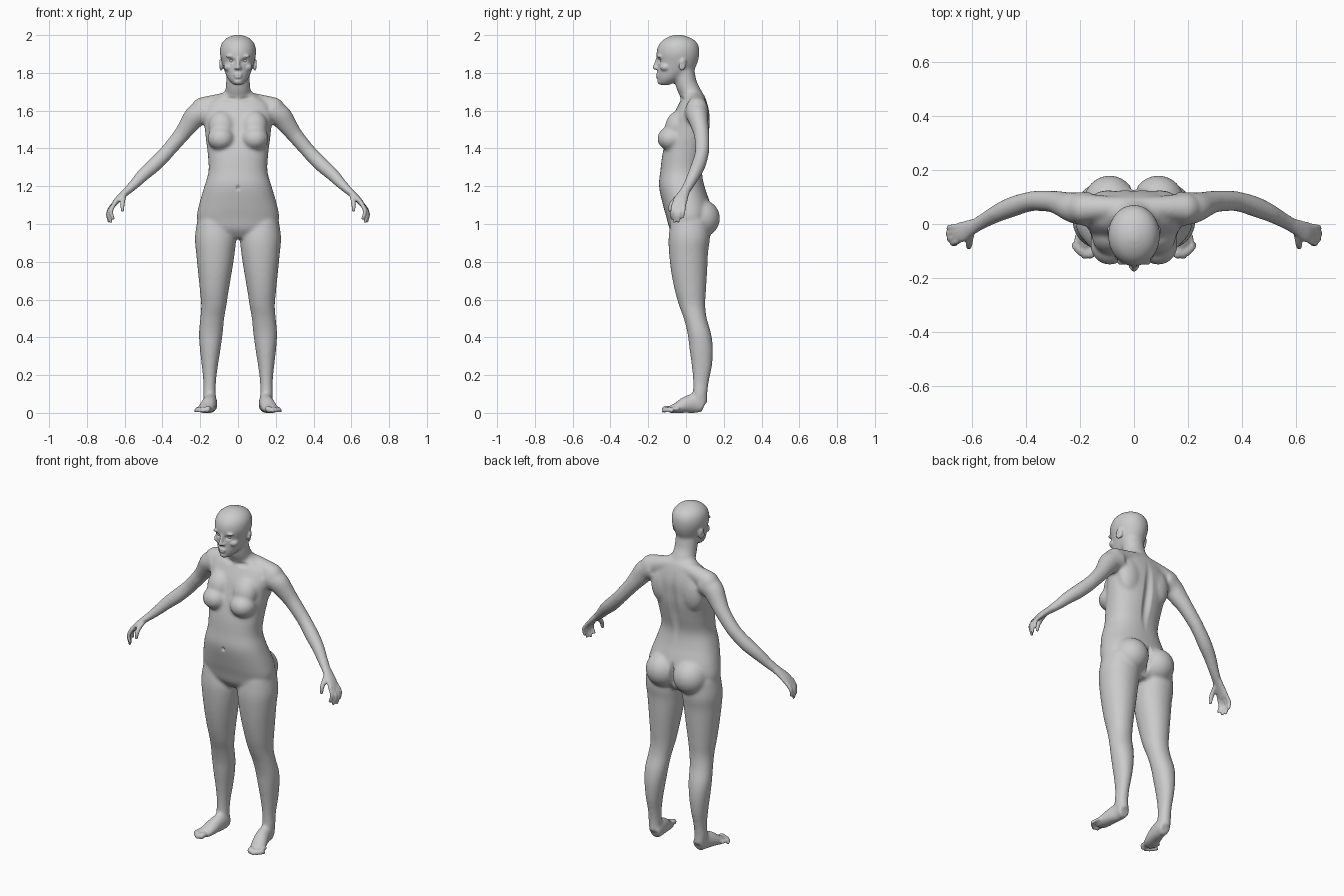
import bpy, bmesh
from math import cos, sin, pi
from mathutils import Vector, Matrix, Euler


def spline(rows, n=5):
    """Catmull-Rom resampling of equal-length number rows."""
    out = []
    for i in range(len(rows) - 1):
        a, b, c, d = (rows[max(0, min(len(rows) - 1, i + k))] for k in (-1, 0, 1, 2))
        for j in range(n):
            t = j / n
            out.append([0.5 * (2 * q + (r - p) * t + (2 * p - 5 * q + 4 * r - s) * t * t
                        + (3 * q - p - 3 * r + s) * t ** 3) for p, q, r, s in zip(a, b, c, d)])
    return out + [list(rows[-1])]


def skin(bm, rings):
    vs = [[bm.verts.new(p) for p in ring] for ring in rings]
    m = len(vs[0])
    for a, b in zip(vs, vs[1:]):
        for i in range(m):
            bm.faces.new((a[i], a[(i + 1) % m], b[(i + 1) % m], b[i]))
    bm.faces.new(vs[0][::-1])
    bm.faces.new(vs[-1])


def slab(bm, rows, p=2.0, m=40):
    """Stack of level sections: z, x min, x max, y front, y back."""
    def sp(v):
        return (1 if v >= 0 else -1) * abs(v) ** (2 / p)
    skin(bm, [[((x0 + x1) / 2 + (x1 - x0) / 2 * sp(cos(2 * pi * i / m)),
                (y0 + y1) / 2 + (y1 - y0) / 2 * sp(sin(2 * pi * i / m)), z) for i in range(m)]
              for z, x0, x1, y0, y1 in spline(rows)])


def ball(bm, c, r, rot=(0, 0, 0)):
    mat = Matrix.Translation(c) @ Euler(rot).to_matrix().to_4x4() @ Matrix.Diagonal((*r, 1))
    bmesh.ops.create_uvsphere(bm, u_segments=32, v_segments=20, radius=1, matrix=mat)


def tube(bm, rows, ref=(0, 1, 0), m=24):
    """Limb along a path: x, y, z, radius along ref, radius across."""
    rows = spline(rows)
    pts = [Vector(r[:3]) for r in rows]
    rings = []
    for i, r in enumerate(rows):
        t = (pts[min(i + 1, len(pts) - 1)] - pts[max(i - 1, 0)]).normalized()
        u = Vector(ref)
        u = (u - t * u.dot(t)).normalized()
        v = t.cross(u)
        rings.append([pts[i] + u * r[3] * cos(2 * pi * k / m) + v * r[4] * sin(2 * pi * k / m)
                      for k in range(m)])
    skin(bm, rings)
    ball(bm, pts[-1], [min(rows[-1][3:])] * 3)


def fuse(bm, name, voxel, smooth):
    """Mirror, weld into one skin, smooth and bake."""
    bmesh.ops.recalc_face_normals(bm, faces=bm.faces)
    me = bpy.data.meshes.new(name)
    bm.to_mesh(me)
    bm.free()
    ob = bpy.data.objects.new(name, me)
    bpy.context.collection.objects.link(ob)
    ob.modifiers.new("mirror", 'MIRROR').use_mirror_merge = False
    rm = ob.modifiers.new("weld", 'REMESH')
    rm.mode, rm.voxel_size, rm.use_smooth_shade = 'VOXEL', voxel, True
    sm = ob.modifiers.new("smooth", 'SMOOTH')
    sm.factor, sm.iterations = 0.5, smooth
    baked = bpy.data.meshes.new_from_object(ob.evaluated_get(bpy.context.evaluated_depsgraph_get()))
    ob.modifiers.clear()
    ob.data = baked
    return ob


bm = bmesh.new()
# torso: z, half width, front, back
slab(bm, [(z, -w, w, f, b) for z, w, f, b in (
    (0.925, .09, -.05, .09), (0.97, .19, -.085, .115), (1.03, .217, -.102, .13), (1.1, .207, -.122, .13),
    (1.2, .178, -.143, .098), (1.28, .156, -.136, .086), (1.37, .16, -.125, .104),
    (1.45, .17, -.105, .12), (1.52, .178, -.085, .125), (1.58, .185, -.066, .125),
    (1.64, .16, -.036, .112), (1.68, .1, -.015, .095), (1.72, .05, -.01, .06))], 2.3)
# neck
tube(bm, [(0, .05, 1.62, .065, .075), (0, .025, 1.69, .058, .068), (0, .002, 1.74, .057, .064),
          (0, -.01, 1.81, .055, .064)])
# head
slab(bm, [(z, -w, w, f, b) for z, w, f, b in (
    (1.735, .022, -.138, -.09), (1.76, .047, -.15, -.04), (1.79, .064, -.153, .01),
    (1.82, .075, -.152, .045), (1.86, .087, -.152, .063), (1.9, .096, -.157, .071),
    (1.94, .093, -.149, .068), (1.97, .077, -.127, .05), (1.99, .05, -.095, .015),
    (2.002, .015, -.06, -.025))])
# shoulder and chest masses
tube(bm, [(0, .062, 1.655, .042, .05), (.1, .06, 1.643, .045, .047), (.19, .058, 1.61, .058, .062)])
ball(bm, (.09, -.078, 1.452), (.072, .074, .064))
ball(bm, (.085, -.05, 1.52), (.07, .06, .085), (-.35, 0, 0))
ball(bm, (.095, .075, 1.53), (.075, .05, .11))
# buttock
ball(bm, (.09, .08, 1.03), (.098, .1, .1))
# arm
tube(bm, [(.165, .055, 1.6, .066, .06), (.22, .06, 1.575, .058, .061), (.26, .072, 1.525, .048, .052),
          (.3, .083, 1.472, .041, .043), (.36, .086, 1.4, .038, .039), (.4, .08, 1.356, .037, .039),
          (.45, .064, 1.307, .038, .039), (.5, .043, 1.262, .034, .035), (.55, .016, 1.21, .029, .028),
          (.592, -.008, 1.17, .028, .021)])
# leg: z, inner, outer, front, back
slab(bm, [(1.02, .04, .215, -.08, .12), (.93, .012, .228, -.092, .127), (.85, .017, .222, -.09, .117),
          (.75, .032, .212, -.079, .112), (.65, .049, .202, -.06, .106), (.57, .061, .195, -.037, .102),
          (.5, .073, .2, -.012, .11), (.42, .081, .207, .008, .133), (.34, .092, .202, .018, .143),
          (.25, .106, .192, .03, .138), (.17, .116, .184, .037, .122), (.1, .117, .185, .036, .113),
          (.05, .115, .18, .03, .115)], 2.1)
# foot
tube(bm, [(.143, .095, .037, .034, .038), (.145, .05, .05, .036, .052), (.155, 0, .043, .041, .045),
          (.167, -.045, .027, .044, .03), (.18, -.08, .018, .043, .021)], (1, 0, 0))
body = fuse(bm, "body_base", .008, 10)

bm = bmesh.new()
bm.from_mesh(body.data)
bpy.data.objects.remove(body)
# palm, fingers and thumb
tube(bm, [(.585, -.004, 1.177, .026, .021), (.615, -.018, 1.15, .032, .018), (.64, -.03, 1.125, .038, .016),
          (.66, -.036, 1.1, .036, .013)])
for y, knuckle, tip in ((-.064, (.672, -.072, 1.068), (.66, -.075, 1.03)),
                        (-.046, (.684, -.055, 1.06), (.672, -.06, 1.012)),
                        (-.027, (.688, -.035, 1.06), (.682, -.041, 1.014)),
                        (-.009, (.684, -.013, 1.072), (.684, -.018, 1.035))):
    tube(bm, [(.652, y, 1.112, .011, .012), (*knuckle, .0105, .0105), (*tip, .008, .008)])
tube(bm, [(.606, -.025, 1.155, .017, .015), (.61, -.06, 1.127, .014, .013), (.612, -.08, 1.1, .012, .012),
          (.612, -.086, 1.073, .009, .009)], (1, 0, 0))
# toes
for i, (x, y) in enumerate(((.163, -.13), (.185, -.132), (.202, -.119), (.216, -.103), (.226, -.083))):
    r = .015 if i == 0 else .0105 - .0006 * i
    tube(bm, [(.155 + .014 * i, -.07 + .008 * i, .02, r, r), ((.155 + .014 * i + x) / 2, (y - .07) / 2 - .01, .022, r, r),
              (x, y + r, r - .001, r, r * .9)], (1, 0, 0))
# nose, lips, chin, cheek, brow and ear
tube(bm, [(0, -.15, 1.882, .009, .008), (0, -.158, 1.85, .009, .01), (0, -.166, 1.829, .012, .012)], (1, 0, 0))
ball(bm, (.011, -.156, 1.825), (.009, .011, .008))
ball(bm, (0, -.15, 1.79), (.024, .012, .007))
ball(bm, (0, -.149, 1.778), (.02, .012, .007))
ball(bm, (0, -.136, 1.755), (.024, .016, .017))
ball(bm, (.048, -.108, 1.83), (.028, .03, .022))
ball(bm, (.036, -.134, 1.89), (.03, .018, .008), (0, .1, -.35))
ball(bm, (.09, -.018, 1.842), (.008, .02, .033), (-.2, .12, .4))
figure = fuse(bm, "figure", .006, 3)

# soft hollows: centre, radii, push
hollows = [((.034, -.15, 1.864), (.024, .04, .017), (0, .013, 0)),
           ((0, -.14, 1.19), (.012, .04, .018), (0, .012, 0)),
           ((0, -.158, 1.784), (.024, .02, .004), (0, .005, 0)),
           ((0, .11, 1.42), (.035, .06, .24), (0, -.016, 0)),
           ((0, .15, 1.02), (.018, .08, .11), (0, -.025, 0)),
           ((.095, -.02, 1.842), (.02, .012, .02), (-.005, 0, 0)),
           ((.045, -.02, 1.66), (.05, .04, .02), (0, .007, 0))]
for v in figure.data.vertices:
    co = v.co.copy()
    for c, r, push in hollows:
        for s in ((1, -1) if c[0] else (1,)):
            d = sum(((co[k] - (c[k] * s if k == 0 else c[k])) / r[k]) ** 2 for k in range(3))
            if d < 1:
                v.co += Vector((push[0] * s, push[1], push[2])) * (1 - d) ** 2
    v.co.z = max(v.co.z, 0)

# eyes
for side, s in (("left", 1), ("right", -1)):
    eye = bmesh.new()
    ball(eye, (.034 * s, -.122, 1.864), (.015, .014, .012))
    me = bpy.data.meshes.new(side + "_eye")
    eye.to_mesh(me)
    eye.free()
    me.shade_smooth()
    bpy.context.collection.objects.link(bpy.data.objects.new(side + "_eye", me))
figure.data.shade_smooth()
